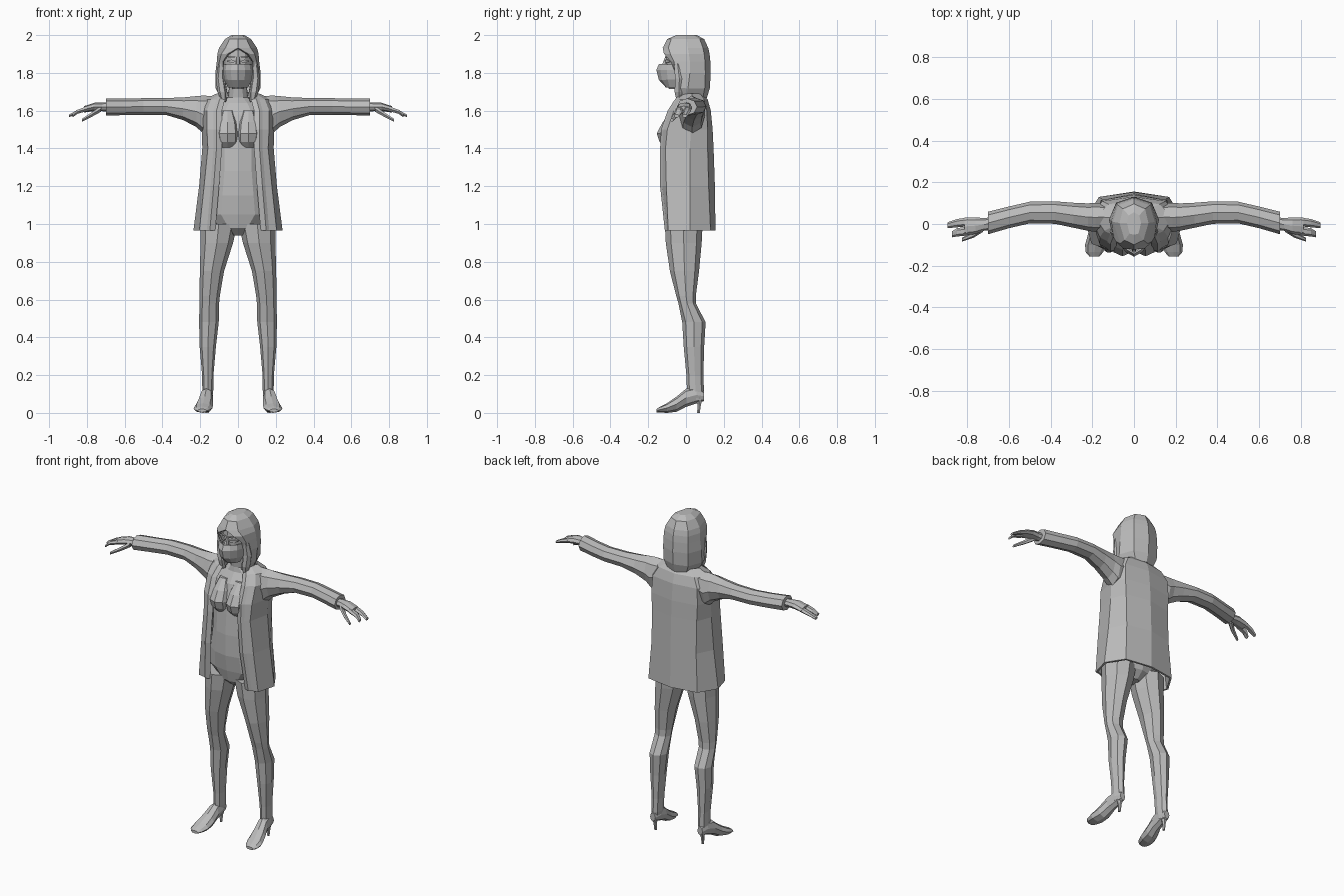
import bpy, bmesh, math
from mathutils import Vector

grey = bpy.data.materials.new("plain grey")
grey.diffuse_color = (0.5, 0.5, 0.5, 1)


def loft(name, rings, closed=True, caps=(True, True), mirror=False, thick=0):
    """Skin a list of point rings, optionally mirrored over x and thickened."""
    bm = bmesh.new()
    rows = [[bm.verts.new(p) for p in r] for r in rings]
    n = len(rows[0])
    for a, b in zip(rows, rows[1:]):
        for i in range(n if closed else n - 1):
            j = (i + 1) % n
            bm.faces.new((a[i], a[j], b[j], b[i]))
    for use, row in zip(caps, (rows[0], rows[-1])):
        if use:
            bm.faces.new(row)
    bmesh.ops.recalc_face_normals(bm, faces=bm.faces)
    me = bpy.data.meshes.new(name)
    bm.to_mesh(me)
    bm.free()
    me.materials.append(grey)
    ob = bpy.data.objects.new(name, me)
    bpy.context.collection.objects.link(ob)
    if mirror:
        ob.modifiers.new("mirror", 'MIRROR')
    if thick:
        s = ob.modifiers.new("thickness", 'SOLIDIFY')
        s.thickness, s.offset = thick, 0
    return ob


def oval(c, a, b, axis='z', n=8):
    """Oval ring around centre c, across the given axis, radii a and b."""
    out = []
    for i in range(n):
        t = 2 * math.pi * i / n
        u, v = a * math.cos(t), b * math.sin(t)
        d = {'z': (u, v, 0), 'x': (0, u, v), 'y': (u, 0, v)}[axis]
        out.append(Vector(c) + Vector(d))
    return out


def level(z, *pts):
    return [(x, y, z) for x, y in pts]


# Torso and neck: z, centre y, half width, half depth
loft("torso", [oval((0, y, z), a, b, n=12) for z, y, a, b in [
    (.94, -.01, .03, .04), (.98, -.01, .1, .085), (1.05, -.01, .18, .1),
    (1.15, -.01, .165, .115), (1.28, -.01, .145, .115), (1.4, -.005, .145, .11),
    (1.5, 0, .15, .105), (1.58, .01, .15, .09), (1.64, .02, .1, .06),
    (1.67, .015, .052, .052), (1.76, 0, .045, .048)]])

# Bust
loft("bust", [oval((.055, y, z), a, b, n=8) for z, y, a, b in [
    (1.405, -.08, .035, .03), (1.435, -.085, .057, .055), (1.48, -.09, .06, .065),
    (1.54, -.075, .052, .048), (1.6, -.055, .03, .02)]], mirror=True)

# Legs: z, centre x, centre y, half width, half depth
loft("leg", [oval((x, y, z), a, b) for z, x, y, a, b in [
    (1.0, .102, -.012, .098, .1), (.9, .112, -.012, .086, .095),
    (.75, .138, -.008, .064, .077), (.62, .15, 0, .054, .052),
    (.58, .152, .006, .052, .046), (.48, .154, .042, .052, .062),
    (.35, .16, .042, .043, .054), (.2, .16, .047, .03, .045),
    (.12, .16, .05, .029, .045), (.07, .163, .055, .025, .034)]], mirror=True)

# Shoes: y, centre x, centre z, half width, half height
loft("shoe", [oval((x, y, z), a, b, 'y') for y, x, z, a, b in [
    (.095, .163, .088, .018, .026), (.055, .163, .095, .03, .045),
    (0, .168, .08, .036, .048), (-.05, .176, .046, .045, .04),
    (-.1, .185, .026, .05, .026), (-.135, .19, .018, .042, .016),
    (-.156, .19, .012, .024, .009)]], mirror=True)
loft("shoe_heel", [oval((.163, y, z), r, r, n=6) for z, y, r in [
    (.085, .07, .024), (.045, .07, .011), (0, .066, .008)]], mirror=True)

# Open coat: front edge, front corner, side, back corner, back centre
loft("coat", [
    level(.965, (.14, -.1), (.2, -.09), (.23, .02), (.165, .125), (0, .15)),
    level(1.2, (.122, -.125), (.175, -.1), (.2, .02), (.15, .115), (0, .147)),
    level(1.4, (.108, -.125), (.155, -.105), (.183, .02), (.15, .11), (0, .14)),
    level(1.5, (.112, -.12), (.16, -.095), (.185, .025), (.155, .11), (0, .135)),
    level(1.6, (.112, -.085), (.16, -.06), (.2, .03), (.15, .105), (0, .125)),
    level(1.655, (.095, -.05), (.14, -.03), (.18, .03), (.12, .09), (0, .11)),
    level(1.685, (.07, -.02), (.09, -.005), (.11, .03), (.075, .07), (0, .085)),
], closed=False, caps=(False, False), mirror=True, thick=.012)

# Folded lapel strips along the coat opening
loft("coat_lapel", [level(z, (x - .025, y - .002), (x + .004, y - .012), (x + .02, y))
     for z, x, y in [(.965, .145, -.1), (1.2, .125, -.125), (1.4, .11, -.125),
                     (1.5, .11, -.12), (1.6, .11, -.085), (1.655, .095, -.05),
                     (1.7, .072, -.01)]], mirror=True)

# Sleeves: x, centre y, centre z, half depth, half height
loft("sleeve", [oval((x, y, z), a, b, 'x') for x, y, z, a, b in [
    (.1, .035, 1.6, .06, .075), (.185, .032, 1.58, .07, .1),
    (.22, .033, 1.595, .066, .082), (.29, .042, 1.61, .06, .06),
    (.38, .055, 1.622, .054, .045), (.5, .055, 1.622, .052, .044),
    (.6, .032, 1.62, .052, .044), (.7, .005, 1.62, .054, .045)]], mirror=True)

# Hands: palm, two finger groups and thumb
loft("palm", [oval((x, y, z), a, b, 'x') for x, y, z, a, b in [
    (.67, .002, 1.62, .033, .026), (.72, -.002, 1.62, .03, .023),
    (.76, -.008, 1.62, .04, .022), (.815, -.012, 1.607, .042, .017)]], mirror=True)
for name, y0, end in (("outer_fingers", .01, .895), ("inner_fingers", -.034, .875)):
    loft(name, [oval((x, y, z), a, b, 'x', 6) for x, y, z, a, b in [
        (.8, y0, 1.61, .021, .015), (.85, y0 - .006, 1.594, .02, .012),
        (end, y0 - .016, 1.572, .014, .008)]], mirror=True)
loft("thumb", [oval((x, y, z), a, b, 'x', 6) for x, y, z, a, b in [
    (.725, -.018, 1.61, .02, .018), (.77, -.05, 1.582, .016, .014),
    (.825, -.075, 1.55, .009, .009)]], mirror=True)

# Head
loft("head", [oval((0, y, z), a, b, n=12) for z, y, a, b in [
    (1.715, -.05, .028, .04), (1.745, -.035, .052, .066), (1.8, -.02, .07, .085),
    (1.865, -.015, .077, .093), (1.92, -.012, .075, .092), (1.97, 0, .045, .06)]])

# Face mask with a centre crease
loft("face_mask", [
    level(1.725, (0, -.103), (.022, -.098), (.036, -.085), (.05, -.055)),
    level(1.765, (0, -.14), (.032, -.125), (.056, -.095), (.07, -.05)),
    level(1.815, (0, -.153), (.036, -.133), (.062, -.1), (.078, -.045)),
    level(1.845, (0, -.14), (.03, -.122), (.058, -.098), (.077, -.05)),
], closed=False, caps=(False, False), mirror=True, thick=.008)

# Nose bridge, eyes and brows
loft("nose_bridge", [oval((0, y, z), a, b, n=6) for z, y, a, b in [
    (1.83, -.115, .014, .02), (1.885, -.1, .008, .012)]])
for name, z, h in (("eye", 1.862, .008), ("brow", 1.885, .004)):
    loft(name, [[(x, y, z - k), (x, y + .009, z - k), (x, y + .009, z + k), (x, y, z + k)]
         for x, y, k in [(.014, -.111, h * .5), (.034, -.106, h), (.058, -.087, h * .4)]],
         mirror=True)

# Hair: front edge, temple, side, back corner, back centre
loft("hair", [
    level(1.67, (.05, -.035), (.075, -.04), (.088, 0), (.06, .085), (0, .105)),
    level(1.72, (.062, -.045), (.098, -.045), (.112, .01), (.08, .095), (0, .12)),
    level(1.8, (.074, -.05), (.1, -.045), (.114, .02), (.082, .098), (0, .125)),
    level(1.86, (.077, -.075), (.094, -.06), (.106, .02), (.08, .096), (0, .123)),
    level(1.9, (.05, -.112), (.083, -.08), (.103, .015), (.078, .092), (0, .119)),
    level(1.93, (0, -.118), (.062, -.09), (.095, .01), (.072, .086), (0, .112)),
    level(1.975, (0, -.095), (.042, -.075), (.065, .005), (.05, .07), (0, .092)),
    level(1.994, (0, -.05), (.02, -.045), (.032, .005), (.024, .04), (0, .055)),
], closed=False, caps=(False, True), mirror=True, thick=.012)
# Front locks hanging on the chest
loft("hair_lock", [oval((x, y, z), a, b, n=6) for z, x, y, a, b in [
    (1.645, .075, -.035, .012, .015), (1.7, .083, -.038, .026, .026),
    (1.77, .093, -.035, .024, .026), (1.85, .09, -.045, .014, .022)]], mirror=True)
